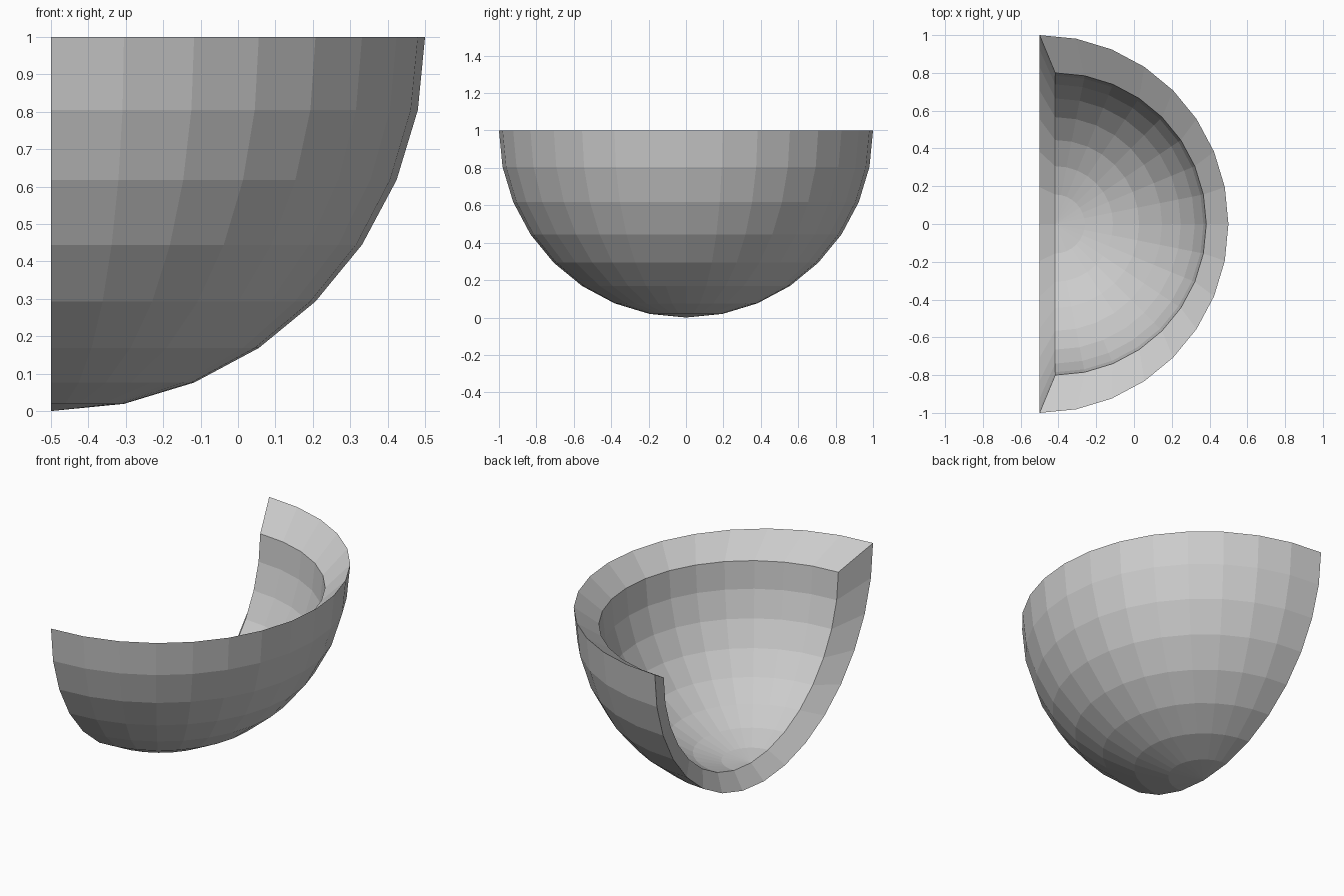
import bpy, bmesh
from mathutils import Vector

if "Cube" in bpy.data.objects:
    bpy.data.objects.remove(bpy.data.objects["Cube"])

# Outer skin: quarter of a low-poly sphere (lower half, +x side)
bm = bmesh.new()
bmesh.ops.create_uvsphere(bm, u_segments=32, v_segments=16, radius=1.0)
bmesh.ops.delete(bm, geom=[v for v in bm.verts if v.co.x < -1e-4 or v.co.z > 1e-4],
                 context='VERTS')
bmesh.ops.translate(bm, verts=bm.verts, vec=(-0.5, 0, 1))

# Inner skin: extruded copy shrunk towards the median point, with sloping rims
median = sum((v.co for v in bm.verts), Vector()) / len(bm.verts)
ext = bmesh.ops.extrude_face_region(bm, geom=bm.faces[:], use_keep_orig=True)
for v in (g for g in ext["geom"] if isinstance(g, bmesh.types.BMVert)):
    v.co = median + (v.co - median) * 0.8
bmesh.ops.recalc_face_normals(bm, faces=bm.faces)

mesh = bpy.data.meshes.new("quarter_shell")
bm.to_mesh(mesh)
bm.free()
bpy.context.collection.objects.link(bpy.data.objects.new("quarter_shell", mesh))
